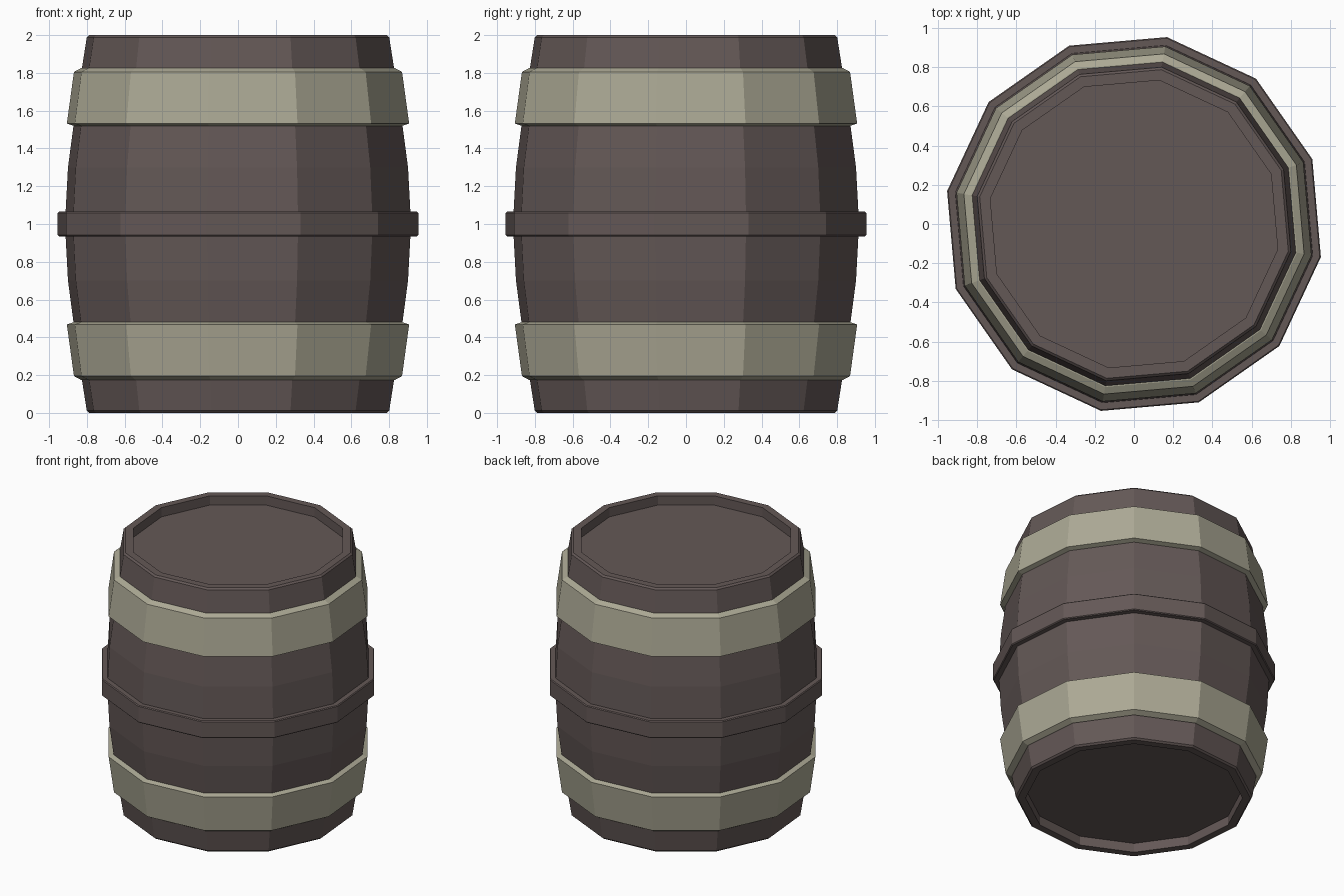
import bpy, math

SIDES = 12
TURN = math.radians(20)   # rotation of the twelve-sided section

default = bpy.data.objects.get("Cube")
if default:
    bpy.data.objects.remove(default, do_unlink=True)


def make_material(name, rgb):
    mat = bpy.data.materials.new(name)
    mat.use_nodes = True
    mat.diffuse_color = (*rgb, 1)
    mat.node_tree.nodes["Principled BSDF"].inputs["Base Color"].default_value = (*rgb, 1)
    return mat


def lathe(name, profile, mat, caps=False, loop=False):
    """Sweep (radius, height) points round z, with end caps or a closed section."""
    verts, faces = [], []
    for r, z in profile:
        for i in range(SIDES):
            a = TURN + math.tau * i / SIDES
            verts.append((r * math.cos(a), r * math.sin(a), z))
    rings = len(profile)
    for k in range(rings if loop else rings - 1):
        low, high = k * SIDES, (k + 1) % rings * SIDES
        for i in range(SIDES):
            j = (i + 1) % SIDES
            faces.append((low + i, low + j, high + j, high + i))
    if caps:
        faces.append(tuple(reversed(range(SIDES))))
        faces.append(tuple(range((rings - 1) * SIDES, rings * SIDES)))
    mesh = bpy.data.meshes.new(name)
    mesh.from_pydata(verts, [], faces)
    mesh.materials.append(mat)
    obj = bpy.data.objects.new(name, mesh)
    bpy.context.collection.objects.link(obj)
    return obj


def flipped(profile):
    """Mirror a profile about the middle height, keeping outward winding."""
    return [(r, 2 - z) for r, z in reversed(profile)]


wood = make_material("dark wood", (0.127, 0.098, 0.094))
metal = make_material("pale hoop", (0.413, 0.397, 0.30))

# Bulging body with a recessed head at each end
lower = [(0.745, 0.07), (0.745, 0), (0.80, 0), (0.813, 0.012), (0.84, 0.18),
         (0.883, 0.47), (0.914, 0.70), (0.927, 0.94)]
lathe("barrel_body", lower + flipped(lower), wood, caps=True)

# Tapered hoops near both ends
hoop = [(0.80, 0.175), (0.845, 0.175), (0.882, 0.195), (0.92, 0.468),
        (0.885, 0.48), (0.84, 0.48)]
lathe("lower_hoop", hoop, metal, loop=True)
lathe("upper_hoop", flipped(hoop), metal, loop=True)

# Raised wooden band round the middle
band = [(0.90, 0.935), (0.963, 0.935), (0.969, 0.941)]
lathe("middle_band", band + flipped(band), wood, loop=True)
